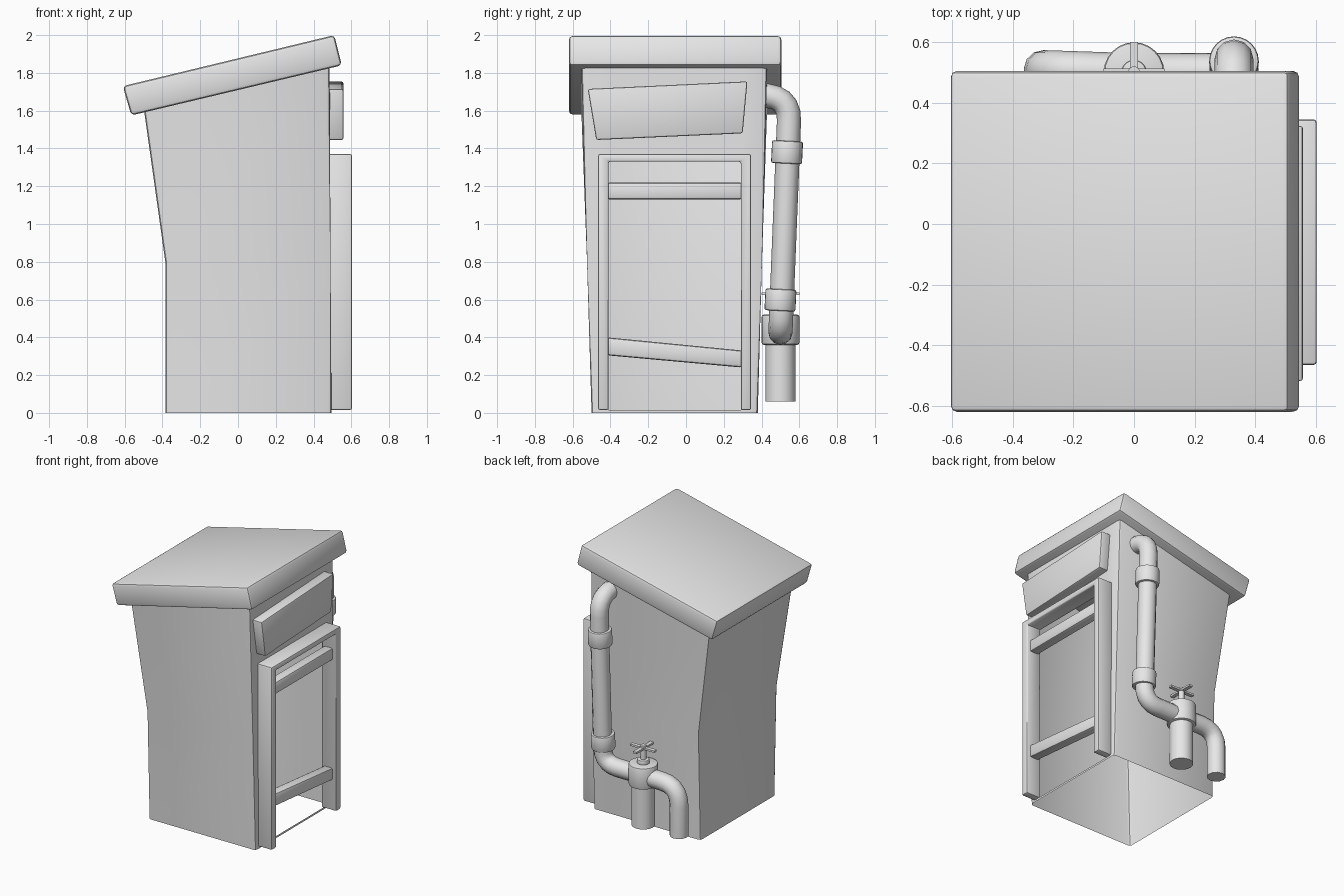
import bpy, bmesh
from mathutils import Vector

if "Cube" in bpy.data.objects:
    bpy.data.objects.remove(bpy.data.objects["Cube"], do_unlink=True)

GREY = (0.8, 0.8, 0.8, 1)
mat = bpy.data.materials.new("plain_grey")
mat.use_nodes = True
mat.diffuse_color = GREY
mat.node_tree.nodes["Principled BSDF"].inputs["Base Color"].default_value = GREY


def finish(obj, bevel=0, angle=0.6):
    """Give the part its material, optional rounded edges and smooth shading."""
    obj.data.materials.clear()
    obj.data.materials.append(mat)
    bpy.ops.object.select_all(action='DESELECT')
    obj.select_set(True)
    bpy.context.view_layer.objects.active = obj
    if bevel:
        mod = obj.modifiers.new("rounded_edges", 'BEVEL')
        mod.width, mod.segments = bevel, 2
        bpy.ops.object.modifier_apply(modifier=mod.name)
    bpy.ops.object.shade_smooth_by_angle(angle=angle)
    return obj


def from_bmesh(name, bm, bevel=0):
    mesh = bpy.data.meshes.new(name)
    bm.to_mesh(mesh)
    bm.free()
    obj = bpy.data.objects.new(name, mesh)
    bpy.context.collection.objects.link(obj)
    return finish(obj, bevel)


def prism(name, outline, axis, start, end, bevel=0.01):
    """Extrude a flat outline along x (outline in y,z) or y (outline in x,z)."""
    bm = bmesh.new()
    place = (lambda p: (start, *p)) if axis == 'x' else (lambda p: (p[0], start, p[1]))
    face = bm.faces.new([bm.verts.new(place(p)) for p in outline])
    ext = bmesh.ops.extrude_face_region(bm, geom=[face], use_keep_orig=True)
    step = Vector((end - start, 0, 0) if axis == 'x' else (0, end - start, 0))
    bmesh.ops.translate(bm, vec=step,
                        verts=[g for g in ext["geom"] if isinstance(g, bmesh.types.BMVert)])
    bmesh.ops.recalc_face_normals(bm, faces=bm.faces)
    return from_bmesh(name, bm, bevel)


def cylinder(name, x, y, low, high, radius, bevel=0, tilt=0):
    bpy.ops.mesh.primitive_cylinder_add(vertices=24, radius=radius, depth=high - low,
                                        location=(x, y, (low + high) / 2),
                                        rotation=(tilt, 0, 0))
    obj = bpy.context.object
    obj.name = name
    return finish(obj, bevel)


def tube(name, corners, radius, bend):
    """Round pipe along a path whose corners are softened into elbows."""
    pts = [Vector(c) for c in corners]
    path = [pts[0]]
    for before, corner, after in zip(pts, pts[1:], pts[2:]):
        a = corner + (before - corner).normalized() * bend
        b = corner + (after - corner).normalized() * bend
        for i in range(6):
            t = i / 5
            path.append(a * (1 - t) ** 2 + corner * 2 * t * (1 - t) + b * t * t)
    path.append(pts[-1])
    curve = bpy.data.curves.new(name, 'CURVE')
    curve.dimensions = '3D'
    curve.bevel_depth, curve.bevel_resolution = radius, 4
    curve.use_fill_caps = True
    spline = curve.splines.new('POLY')
    spline.points.add(len(path) - 1)
    for point, co in zip(spline.points, path):
        point.co = (*co, 1)
    obj = bpy.data.objects.new(name, curve)
    bpy.context.collection.objects.link(obj)
    bpy.ops.object.select_all(action='DESELECT')
    obj.select_set(True)
    bpy.context.view_layer.objects.active = obj
    bpy.ops.object.convert(target='MESH')
    return finish(bpy.context.object)


# Hollow body: three rings, open below, flaring towards the roof
DOOR_Y, DOOR_Z = (-0.41, 0.29), (0.015, 1.33)
rings = [  # left x, right x, front y, back y, left z, right z
    (-0.385, 0.495, -0.50, 0.38, 0, 0),
    (-0.385, 0.49, -0.524, 0.402, 0.8, 0.8),
    (-0.50, 0.485, -0.555, 0.43, 1.62, 1.85),
]
bm = bmesh.new()
loops = [[bm.verts.new(c) for c in ((l, f, lz), (r, f, rz), (r, b, rz), (l, b, lz))]
         for l, r, f, b, lz, rz in rings]
for low, high in zip(loops, loops[1:]):
    for i in range(4):
        j = (i + 1) % 4
        bm.faces.new((low[i], low[j], high[j], high[i]))
uprights = [bm.edges.get((low[i], high[i]))
            for low, high in zip(loops, loops[1:]) for i in range(4)]
bmesh.ops.bevel(bm, geom=uprights, offset=0.02, segments=2, profile=0.5, affect='EDGES')
bm.normal_update()
# Doorway cut into the +x wall
for co, no in [((0, y, 0), (0, 1, 0)) for y in DOOR_Y] + [((0, 0, z), (0, 0, 1)) for z in DOOR_Z]:
    wall = [f for f in bm.faces if f.normal.x > 0.97]
    geom = set(wall)
    for f in wall:
        geom.update(f.edges)
        geom.update(f.verts)
    bmesh.ops.bisect_plane(bm, geom=list(geom), plane_co=co, plane_no=no)
    bm.normal_update()
hole = []
for f in bm.faces:
    c = f.calc_center_median()
    if f.normal.x > 0.97 and DOOR_Y[0] < c.y < DOOR_Y[1] and DOOR_Z[0] < c.z < DOOR_Z[1]:
        hole.append(f)
bmesh.ops.delete(bm, geom=hole, context='FACES')
from_bmesh("body", bm)

# Sloping roof slab
prism("roof", [(-0.61, 1.73), (-0.565, 1.575), (0.55, 1.84), (0.51, 2.0)],
      'y', -0.62, 0.505, 0.02)

# Door frame, cross bars and crooked sign board
prism("door_frame", [(-0.465, 0.015), (-0.465, 1.37), (0.345, 1.37), (0.345, 0.015),
                     (0.29, 0.015), (0.29, 1.33), (-0.41, 1.33), (-0.41, 0.015)],
      'x', 0.48, 0.603, 0.01)
prism("upper_bar", [(-0.42, 1.13), (0.30, 1.13), (0.30, 1.22), (-0.42, 1.22)],
      'x', 0.50, 0.575, 0.015)
prism("lower_bar", [(-0.42, 0.305), (0.30, 0.24), (0.30, 0.33), (-0.42, 0.40)],
      'x', 0.50, 0.575, 0.015)
prism("sign_board", [(-0.475, 1.445), (0.30, 1.48), (0.325, 1.755), (-0.52, 1.715)],
      'x', 0.47, 0.558, 0.01)

# Pipework on the back wall
tube("supply_pipe", [(0.33, 0.38, 1.685), (0.33, 0.55, 1.665), (0.33, 0.50, 0.425),
                     (0, 0.50, 0.425)], 0.064, 0.12)
cylinder("upper_collar", 0.33, 0.535, 1.32, 1.44, 0.082, 0.01, -0.05)
cylinder("lower_collar", 0.33, 0.50, 0.54, 0.655, 0.082, 0.01, -0.05)
tube("spout", [(0, 0.50, 0.425), (-0.30, 0.51, 0.425), (-0.30, 0.51, 0.065)], 0.064, 0.14)

# Valve with drain pipe, stem and cross handle
cylinder("valve_body", 0, 0.50, 0.36, 0.52, 0.10, 0.012)
cylinder("drain_pipe", 0, 0.50, 0.06, 0.40, 0.08)
cylinder("valve_neck", 0, 0.50, 0.51, 0.55, 0.042, 0.008)
cylinder("valve_stem", 0, 0.50, 0.53, 0.65, 0.02)
for name, size in (("handle_bar_across", (0.2, 0.028, 0.014)),
                   ("handle_bar_deep", (0.028, 0.2, 0.014))):
    bpy.ops.mesh.primitive_cube_add(size=1, location=(0, 0.50, 0.63))
    bar = bpy.context.object
    bar.name = name
    bar.scale = size
    finish(bar)
